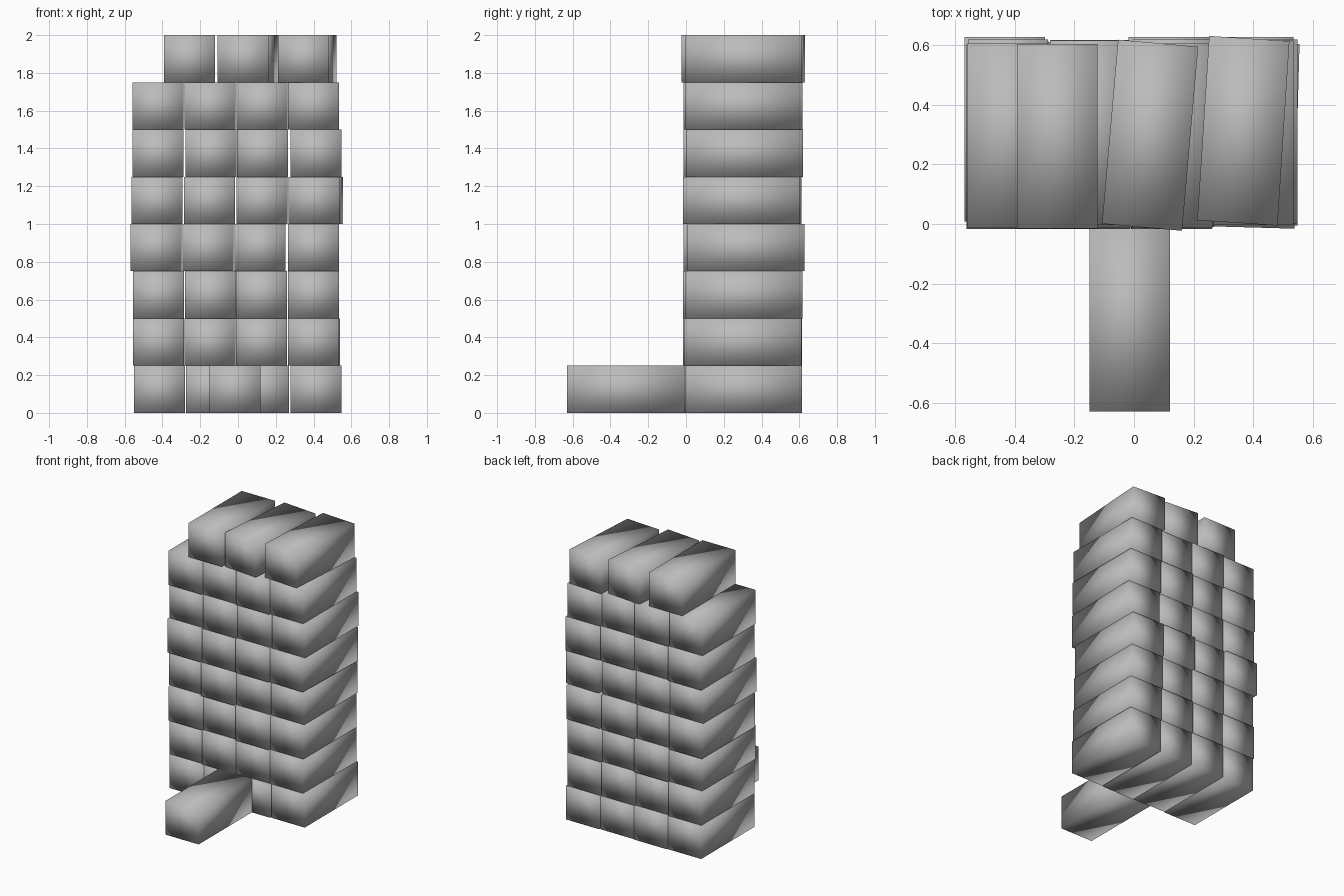
import bpy, bmesh, math
from mathutils import Matrix

if "Cube" in bpy.data.objects:
    bpy.data.objects.remove(bpy.data.objects["Cube"])

W, D, H = 0.27, 0.62, 0.25   # brick size

grey = bpy.data.materials.new("brick grey")
grey.diffuse_color = (0.5, 0.5, 0.5, 1)
grey.use_nodes = True
grey.node_tree.nodes["Principled BSDF"].inputs["Base Color"].default_value = grey.diffuse_color


def brick(name, x, y, layer, turn=0.0):
    """One softly shaded brick, centred at x, y on the given layer."""
    bm = bmesh.new()
    bmesh.ops.create_cube(bm, size=1, matrix=Matrix.Diagonal((W, D, H, 1)))
    for f in bm.faces:
        f.smooth = True
    me = bpy.data.meshes.new(name)
    bm.to_mesh(me)
    bm.free()
    me.materials.append(grey)
    ob = bpy.data.objects.new(name, me)
    ob.location = (x, y, (layer + 0.5) * H)
    ob.rotation_euler.z = math.radians(turn)
    bpy.context.collection.objects.link(ob)


# full rows of the wall: brick centres along x, slightly uneven
rows = [
    (-0.416, -0.141, 0.134, 0.413),
    (-0.420, -0.149, 0.125, 0.403),
    (-0.420, -0.145, 0.125, 0.400),
    (-0.434, -0.160, 0.117, 0.400),
    (-0.428, -0.151, 0.126, 0.412),
    (-0.423, -0.142, 0.130, 0.413),
    (-0.424, -0.147, 0.128, 0.400),
]
depths = [(0.300, 0.305), (0.293, 0.303), (0.293, 0.308), (0.298, 0.318),
          (0.293, 0.298), (0.298, 0.310), (0.296, 0.306)]
for layer, xs in enumerate(rows):
    for col, x in enumerate(xs):
        turn = {(4, 3): -1.6, (1, 3): -0.5}.get((layer, col), 0)
        y = depths[layer][1 if col == 3 else (layer + col) % 2]
        brick(f"wall_brick_{layer}_{col}", x, y, layer, turn)

# loose top row, two bricks twisted
brick("top_brick_left", -0.258, 0.295, 7)
brick("top_brick_middle", 0.054, 0.298, 7, -5)
brick("top_brick_right", 0.367, 0.313, 7, -3.7)

# brick lying in front of the wall
brick("front_brick", -0.015, -0.32, 0)
